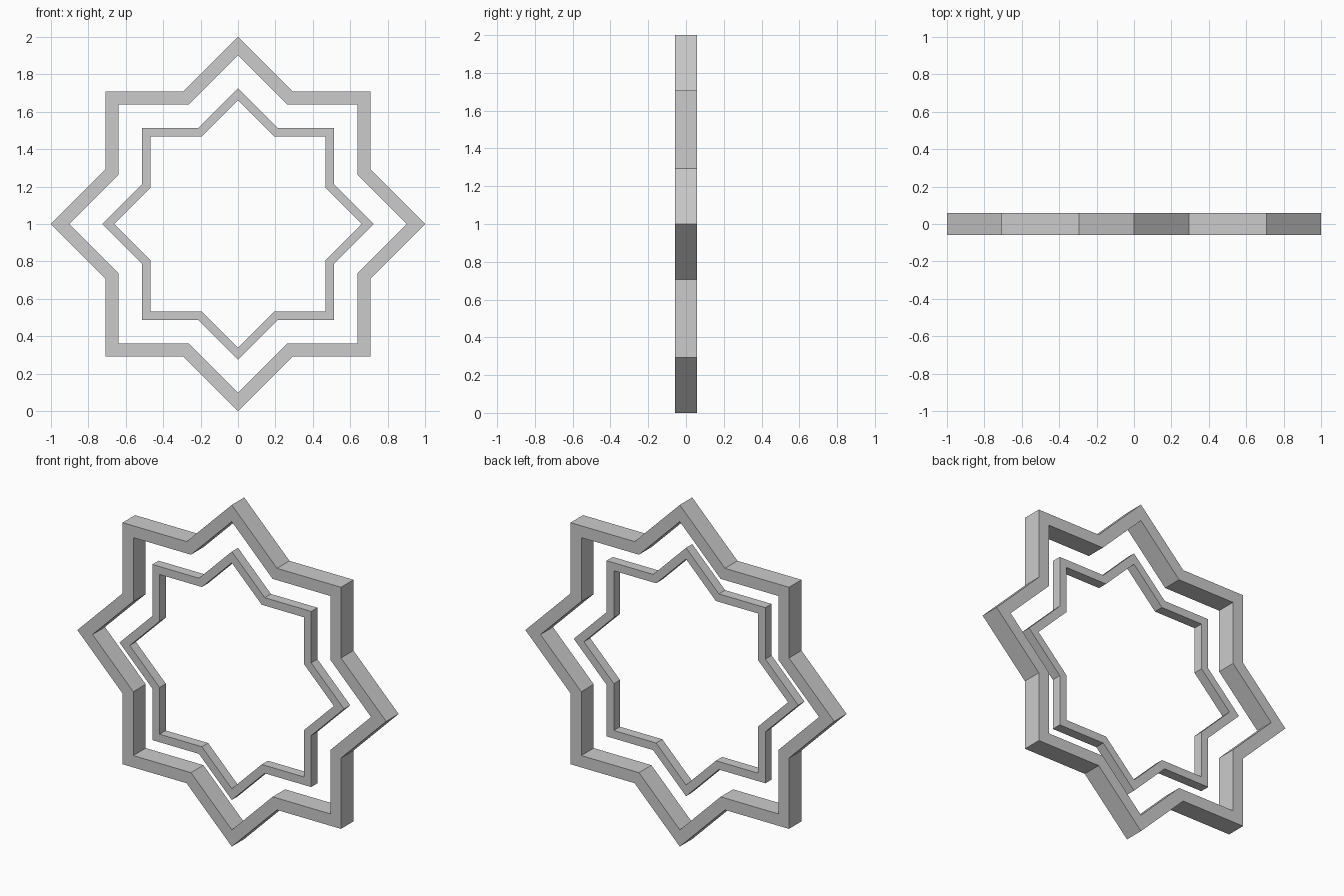
import bpy, bmesh, math

if "Cube" in bpy.data.objects:
    bpy.data.objects.remove(bpy.data.objects["Cube"])

CENTRE_Z = 1.0
VALLEY = 1 / (math.sqrt(2) * math.cos(math.pi / 8))  # valley radius of two crossed squares


def star_loop(bm, radius, y):
    """Eight-pointed star outline in the xz plane."""
    verts = []
    for i in range(16):
        r = radius * (VALLEY if i % 2 else 1)
        a = i * math.pi / 8
        verts.append(bm.verts.new((r * math.cos(a), y, CENTRE_Z + r * math.sin(a))))
    return verts


def star_ring(name, outer, inner, y_front, y_back):
    """Flat star-shaped frame with a rectangular cross-section."""
    bm = bmesh.new()
    loops = [star_loop(bm, r, y) for r, y in
             ((outer, y_front), (outer, y_back), (inner, y_back), (inner, y_front))]
    for a, b in zip(loops, loops[1:] + loops[:1]):
        for i in range(16):
            j = (i + 1) % 16
            bm.faces.new((a[i], a[j], b[j], b[i]))
    bmesh.ops.recalc_face_normals(bm, faces=bm.faces)
    mesh = bpy.data.meshes.new(name)
    bm.to_mesh(mesh)
    bm.free()
    obj = bpy.data.objects.new(name, mesh)
    bpy.context.collection.objects.link(obj)
    return obj


# Large deep frame, and a thinner one flush with its front
star_ring("outer_star_frame", 1.0, 0.902, -0.0575, 0.0575)
star_ring("inner_star_frame", 0.727, 0.661, -0.0575, 0.0)
